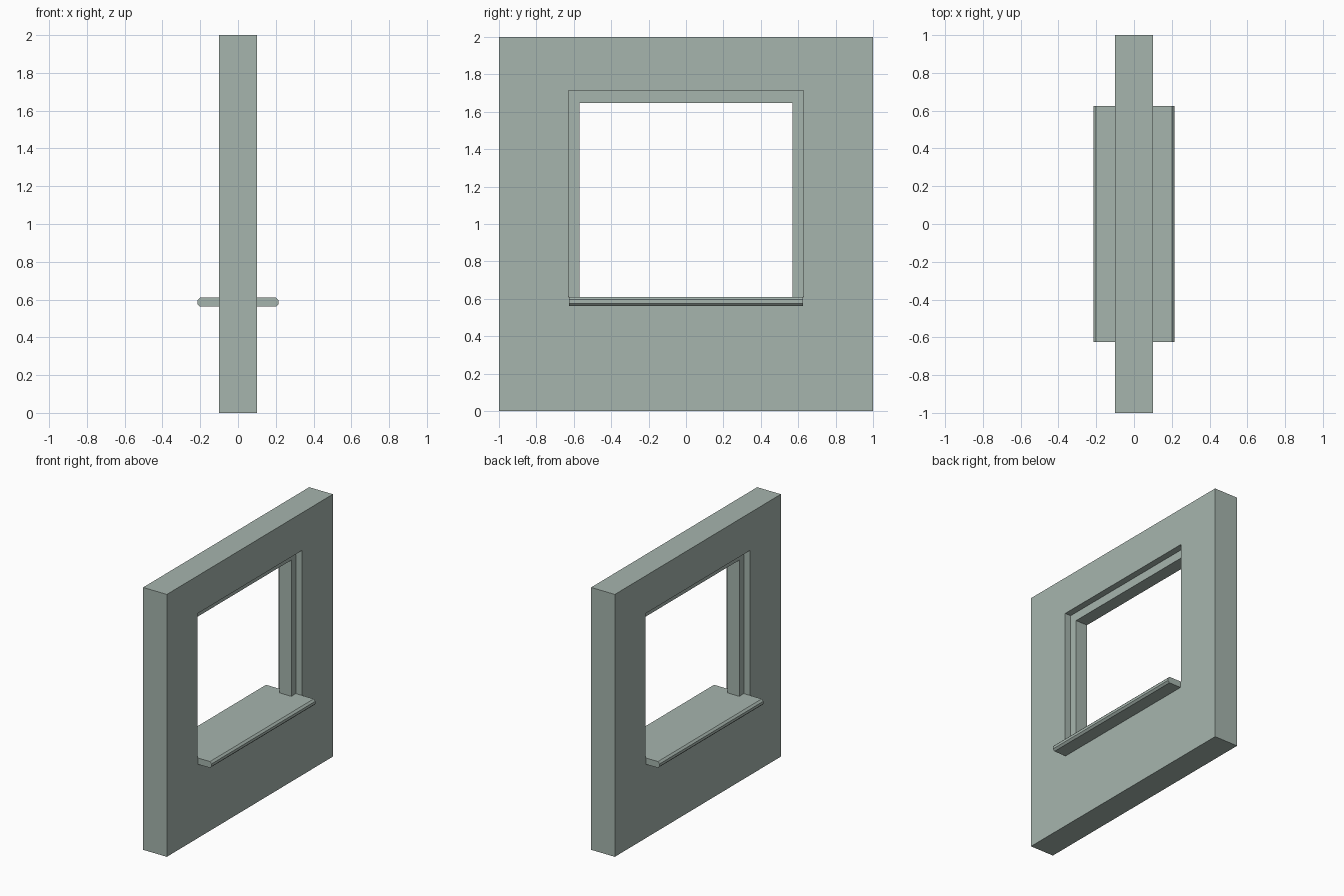
import bpy, bmesh

if "Cube" in bpy.data.objects:
    bpy.data.objects.remove(bpy.data.objects["Cube"])

stone = bpy.data.materials.new("grey_green")
stone.diffuse_color = (0.38, 0.46, 0.42, 1)
stone.use_nodes = True
stone.node_tree.nodes["Principled BSDF"].inputs["Base Color"].default_value = stone.diffuse_color


def finish(bm, name):
    bmesh.ops.recalc_face_normals(bm, faces=bm.faces)
    me = bpy.data.meshes.new(name)
    bm.to_mesh(me)
    bm.free()
    me.materials.append(stone)
    ob = bpy.data.objects.new(name, me)
    bpy.context.collection.objects.link(ob)
    return ob


def extrude(bm, faces, vec):
    """Push faces along vec, keeping the originals as the far side."""
    res = bmesh.ops.extrude_face_region(bm, geom=faces, use_keep_orig=True)
    verts = [g for g in res["geom"] if isinstance(g, bmesh.types.BMVert)]
    bmesh.ops.translate(bm, verts=verts, vec=vec)


def rect(y, z0, z1):
    return [(-y, z0), (y, z0), (y, z1), (-y, z1)]


OPEN_Y, OPEN_TOP, SILL_TOP = 0.628, 1.713, 0.61

# Wall with its window opening
bm = bmesh.new()
outer = [bm.verts.new((-0.1, y, z)) for y, z in rect(1, 0, 2)]
inner = [bm.verts.new((-0.1, y, z)) for y, z in rect(OPEN_Y, SILL_TOP - 0.002, OPEN_TOP)]
faces = [bm.faces.new((outer[i], outer[(i + 1) % 4], inner[(i + 1) % 4], inner[i]))
         for i in range(4)]
extrude(bm, faces, (0.2, 0, 0))
finish(bm, "wall")

# Window frame: jambs and head, set back from both wall faces
jamb, head = 0.57, 1.648
bm = bmesh.new()
profile = [(-OPEN_Y, SILL_TOP), (-jamb, SILL_TOP), (-jamb, head), (jamb, head),
           (jamb, SILL_TOP), (OPEN_Y, SILL_TOP), (OPEN_Y, OPEN_TOP), (-OPEN_Y, OPEN_TOP)]
extrude(bm, [bm.faces.new([bm.verts.new((-0.05, y, z)) for y, z in profile])], (0.1, 0, 0))
finish(bm, "window_frame")

# Sill running through the wall, chamfered along its long edges
x, z0, z1, c = 0.215, 0.562, SILL_TOP, 0.014
bm = bmesh.new()
half = [(x - c, z0), (x, z0 + c), (x, z1 - c), (x - c, z1)]
profile = half + [(-px, pz) for px, pz in reversed(half)]
extrude(bm, [bm.faces.new([bm.verts.new((px, -0.625, pz)) for px, pz in profile])], (0, 1.25, 0))
finish(bm, "window_sill")
